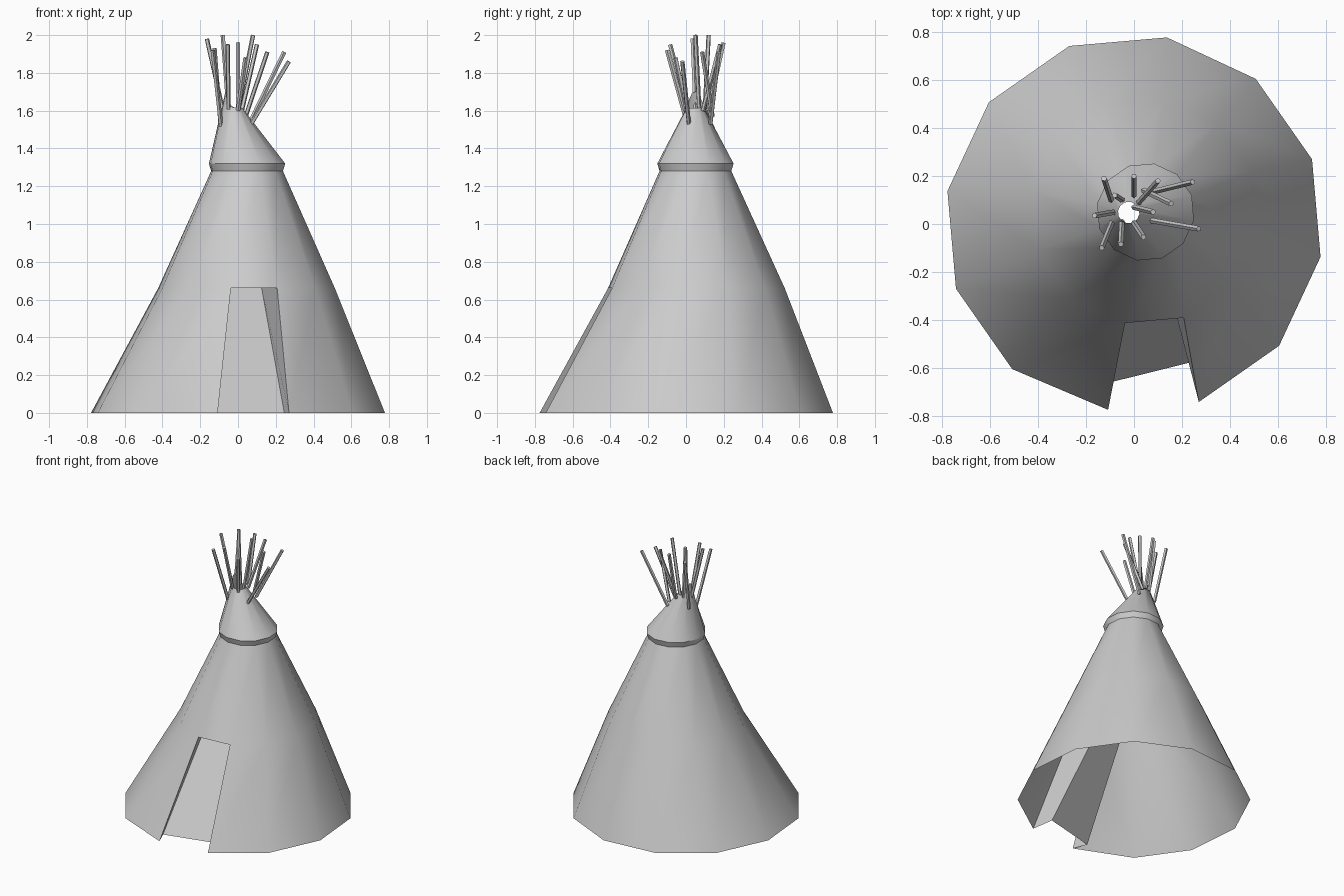
import bpy, bmesh, math
from mathutils import Vector

old = bpy.data.objects.get("Cube")
if old:
    bpy.data.objects.remove(old, do_unlink=True)

SIDES = 12
DOOR = 9          # index of the wall segment that holds the doorway


def make_material(name, color):
    mat = bpy.data.materials.new(name)
    mat.use_nodes = True
    mat.diffuse_color = color
    mat.node_tree.nodes["Principled BSDF"].inputs["Base Color"].default_value = color
    return mat


canvas = make_material("pale grey", (0.6, 0.6, 0.6, 1))


def ring(cx, cy, radius, z):
    angles = [math.radians(20 + 30 * i) for i in range(SIDES)]
    return [Vector((cx + radius * math.cos(a), cy + radius * math.sin(a), z)) for a in angles]


def finish(name, bm, smooth=True):
    bmesh.ops.remove_doubles(bm, verts=bm.verts, dist=0.0001)
    mesh = bpy.data.meshes.new(name)
    bm.to_mesh(mesh)
    bm.free()
    obj = bpy.data.objects.new(name, mesh)
    bpy.context.collection.objects.link(obj)
    mesh.materials.append(canvas)
    if smooth:
        bpy.ops.object.select_all(action='DESELECT')
        obj.select_set(True)
        bpy.context.view_layer.objects.active = obj
        bpy.ops.object.shade_smooth_by_angle(angle=math.radians(40))
    return obj


def add_face(bm, points):
    return bm.faces.new([bm.verts.new(p) for p in points])


def loft(name, rings, skip=()):
    """Skin consecutive rings; skip holds (level, segment) pairs left open."""
    bm = bmesh.new()
    for level, (low, high) in enumerate(zip(rings, rings[1:])):
        for i in range(SIDES):
            if (level, i) not in skip:
                j = (i + 1) % SIDES
                add_face(bm, (low[i], low[j], high[j], high[i]))
    return finish(name, bm)


# Leaning cone of cloth with an open doorway
ground = ring(0, 0, 0.79, 0)
middle = ring(0.045, 0.055, 0.475, 0.66)
neck = ring(0.048, 0.05, 0.193, 1.28)
ground[DOOR - 1] = Vector((-0.108, -0.775, 0))
loft("tent_wall", [ground, middle, neck], skip={(0, DOOR - 1)})

# Recessed door panel with its side cheeks and lintel
outer = [ground[DOOR - 1], ground[DOOR], middle[DOOR], middle[DOOR - 1]]
inner = [Vector(p) for p in ((-0.15, -0.673, 0), (0.245, -0.575, 0),
                             (0.125, -0.18, 0.66), (-0.10, -0.24, 0.66))]
bm = bmesh.new()
add_face(bm, inner)
for a, b in ((1, 2), (2, 3), (3, 0)):
    add_face(bm, (outer[a], outer[b], inner[b], inner[a]))
finish("door_recess", bm, smooth=False)

# Flared collar between wall and cap
brim = ring(0.048, 0.05, 0.205, 1.32)
loft("collar", [neck, brim])

# Cap with a slanted smoke hole, peaked on one side
hole = ring(-0.022, 0.048, 0.045, 1.615)
for p in hole:
    back = max(0, (-0.022 - p.x) / 0.045)
    p.z += 0.09 * back ** 2
loft("smoke_cap", [brim, hole])

# Poles fanning out of the cap: (foot, tip)
poles = [
    ((-0.08, 0.05, 1.60), (-0.165, 0.035, 1.98)),
    ((-0.095, 0.10, 1.54), (-0.125, 0.19, 1.93)),
    ((-0.05, 0.10, 1.61), (-0.08, 0.12, 2.00)),
    ((0.00, 0.12, 1.60), (0.00, 0.20, 1.96)),
    ((0.02, 0.09, 1.60), (0.10, 0.18, 1.95)),
    ((0.06, 0.13, 1.53), (0.245, 0.175, 1.91)),
    ((0.04, 0.14, 1.57), (0.155, 0.085, 1.91)),
    ((0.00, 0.07, 1.60), (0.08, 0.05, 2.00)),
    ((0.07, 0.015, 1.53), (0.27, -0.02, 1.86)),
    ((0.00, 0.005, 1.60), (0.04, -0.055, 1.88)),
    ((-0.05, 0.01, 1.60), (-0.055, -0.085, 1.95)),
    ((-0.09, 0.01, 1.52), (-0.135, -0.10, 1.92)),
]
for n, (foot, tip) in enumerate(poles, 1):
    foot, tip = Vector(foot), Vector(tip)
    axis = tip - foot
    bm = bmesh.new()
    bmesh.ops.create_cone(bm, cap_ends=True, segments=5, radius1=0.012,
                          radius2=0.012, depth=axis.length)
    turn = axis.to_track_quat('Z', 'Y').to_matrix()
    bmesh.ops.transform(bm, matrix=turn.to_4x4(), verts=bm.verts)
    bmesh.ops.translate(bm, vec=(foot + tip) / 2, verts=bm.verts)
    finish(f"pole_{n}", bm, smooth=False)
